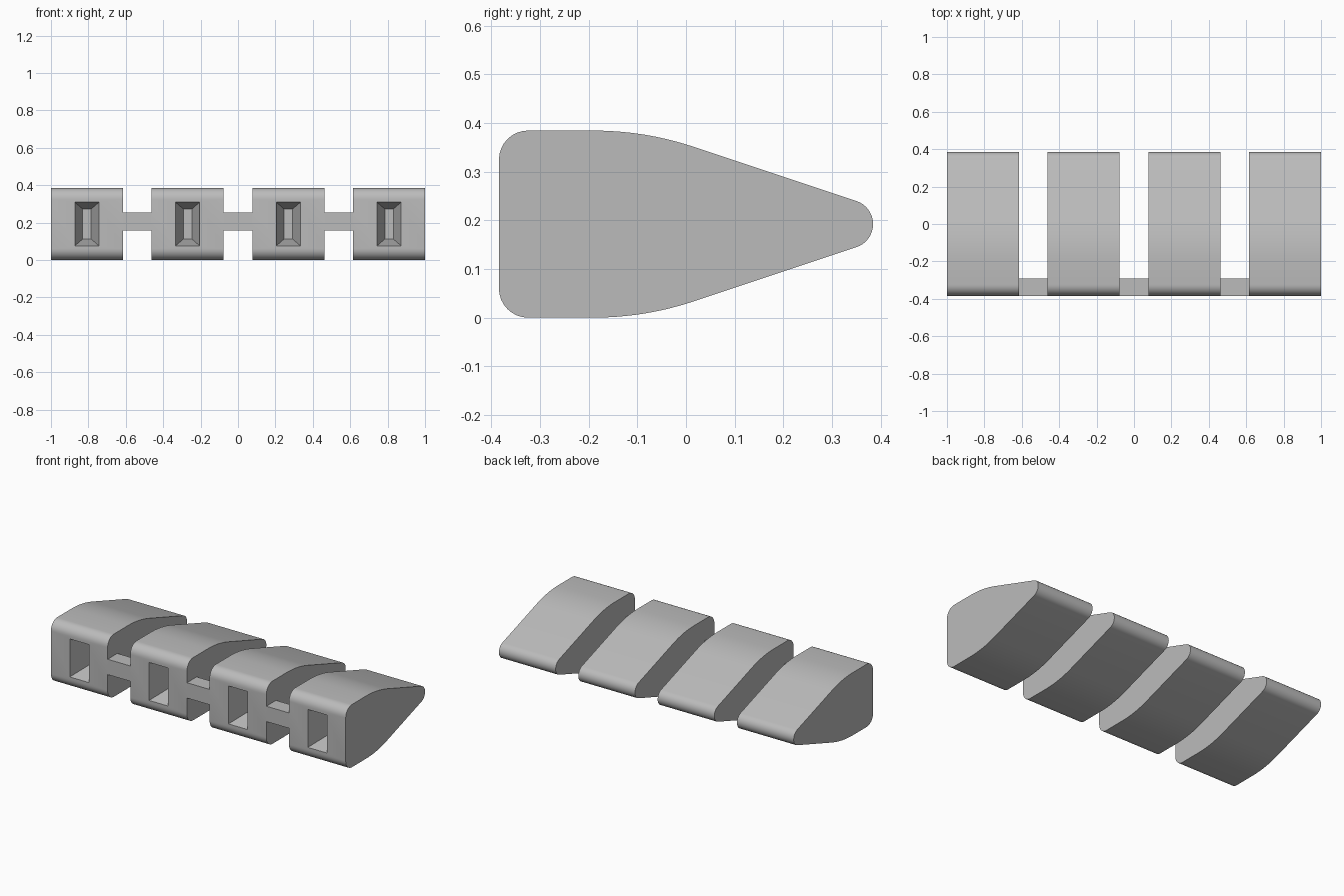
import bpy, bmesh
from math import sin, cos, radians

if "Cube" in bpy.data.objects:
    bpy.data.objects.remove(bpy.data.objects["Cube"], do_unlink=True)

HALF = 0.3846      # half depth of a block, also its width and height
WIDTH = 0.3846
MID = WIDTH / 2
PITCH = 0.5385
SLOPE = 18.2       # angle of the tapering faces
POCKET_DEPTH = 0.15

grey = bpy.data.materials.new("light grey")
grey.use_nodes = True
grey.diffuse_color = (0.5, 0.5, 0.5, 1)
grey.node_tree.nodes["Principled BSDF"].inputs["Base Color"].default_value = (0.5, 0.5, 0.5, 1)


def arc(cy, cz, r, start, end, steps):
    angles = [radians(start + (end - start) * i / steps) for i in range(steps + 1)]
    return [(cy + r * cos(a), cz + r * sin(a)) for a in angles]


def finish(name, bm):
    bmesh.ops.recalc_face_normals(bm, faces=bm.faces)
    mesh = bpy.data.meshes.new(name)
    bm.to_mesh(mesh)
    bm.free()
    mesh.materials.append(grey)
    obj = bpy.data.objects.new(name, mesh)
    bpy.context.collection.objects.link(obj)
    bpy.ops.object.select_all(action='DESELECT')
    obj.select_set(True)
    bpy.context.view_layer.objects.active = obj
    bpy.ops.object.shade_smooth_by_angle(angle=radians(30))
    return obj


def size_loop(face, width, height, y):
    # place a rectangle's corners around the middle of the front face
    c = face.calc_center_median()
    for v in face.verts:
        v.co.x = width / 2 if v.co.x > c.x else -width / 2
        v.co.z = MID + (height / 2 if v.co.z > c.z else -height / 2)
        v.co.y = y


def block(name, x):
    # upper half of the side profile, mirrored below the centre line
    upper = arc(-HALF + 0.06, WIDTH - 0.06, 0.06, 180, 90, 8)
    upper += arc(-0.19, WIDTH - 0.65, 0.65, 90, 90 - SLOPE, 8)
    upper += arc(HALF - 0.05, MID, 0.05, 90 - SLOPE, 0, 8)
    profile = upper + [(y, WIDTH - z) for y, z in reversed(upper[:-1])]

    bm = bmesh.new()
    side = bm.faces.new([bm.verts.new((-WIDTH / 2, y, z)) for y, z in profile])
    ext = bmesh.ops.extrude_face_region(bm, geom=[side])
    moved = [g for g in ext["geom"] if isinstance(g, bmesh.types.BMVert)]
    bmesh.ops.translate(bm, verts=moved, vec=(WIDTH, 0, 0))
    bmesh.ops.recalc_face_normals(bm, faces=bm.faces)

    # tapered pocket in the front face
    front = min(bm.faces, key=lambda f: f.calc_center_median().y)
    bmesh.ops.inset_individual(bm, faces=[front], thickness=0.02)
    size_loop(front, 0.129, 0.233, -HALF)
    floor = bmesh.ops.extrude_discrete_faces(bm, faces=[front])["faces"][0]
    size_loop(floor, 0.045, 0.16, -HALF + POCKET_DEPTH)
    finish(name, bm).location.x = x


def connector(name, x):
    bm = bmesh.new()
    bmesh.ops.create_cube(bm, size=1)
    bmesh.ops.scale(bm, verts=bm.verts, vec=(PITCH - WIDTH, 0.094, 0.094))
    finish(name, bm).location = (x, -HALF + 0.047, 0.206)


# row of four blocks with three short links along the front
for i in range(4):
    block(f"block_{i + 1}", (i - 1.5) * PITCH)
for i in range(3):
    connector(f"connector_{i + 1}", (i - 1) * PITCH)
